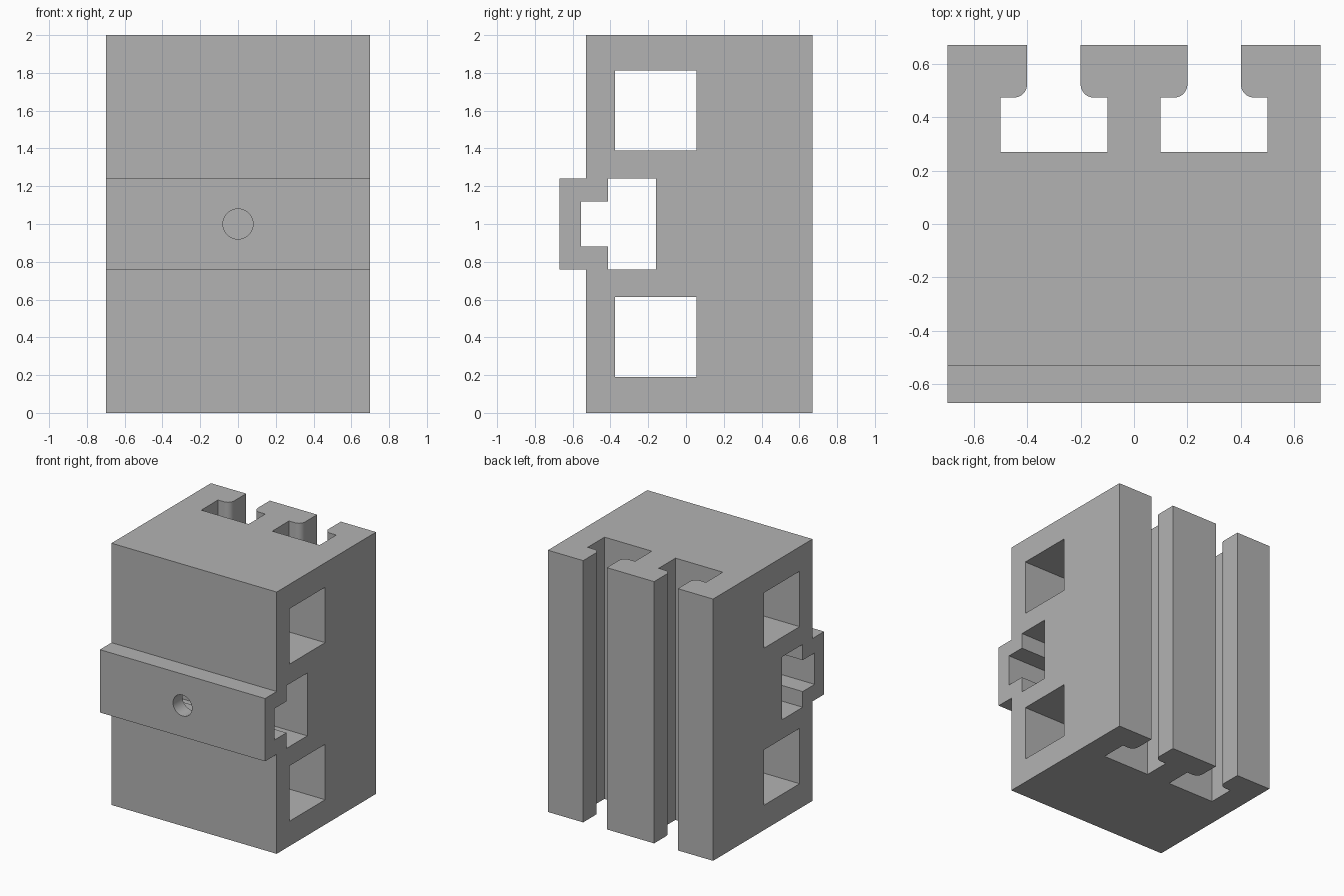
import bpy, bmesh, math
from mathutils import Vector

cube = bpy.data.objects.get("Cube")
if cube:
    bpy.data.objects.remove(cube, do_unlink=True)

grey = bpy.data.materials.new("plain grey")
grey.use_nodes = True
colour = (0.45, 0.45, 0.45, 1)
grey.diffuse_color = colour
grey.node_tree.nodes["Principled BSDF"].inputs["Base Color"].default_value = colour

WIDTH, HEIGHT, BACK = 1.396, 2.0, 0.67
MID = HEIGHT / 2


def prism(name, points, start, depth):
    """Extrude a planar outline of 3D points along the vector depth."""
    bm = bmesh.new()
    face = bm.faces.new([bm.verts.new(Vector(p) + Vector(start)) for p in points])
    ext = bmesh.ops.extrude_face_region(bm, geom=[face])
    verts = [v for v in ext["geom"] if isinstance(v, bmesh.types.BMVert)]
    bmesh.ops.translate(bm, verts=verts, vec=depth)
    bmesh.ops.recalc_face_normals(bm, faces=bm.faces)
    mesh = bpy.data.meshes.new(name)
    bm.to_mesh(mesh)
    bm.free()
    mesh.materials.append(grey)
    obj = bpy.data.objects.new(name, mesh)
    bpy.context.collection.objects.link(obj)
    return obj


def side_prism(name, outline, width):
    """Extrude a (y, z) outline across x."""
    return prism(name, [(0, y, z) for y, z in outline], (-width / 2, 0, 0), (width, 0, 0))


def mirrored(half):
    """Complete a (y, offset) half outline above and below the middle height."""
    return [(y, MID + o) for y, o in half] + [(y, MID - o) for y, o in reversed(half)]


# Block with a raised rail across the front
body = side_prism("slotted_block", mirrored(
    [(BACK, MID), (-0.53, MID), (-0.53, 0.24), (-0.67, 0.24)]), WIDTH)

cutters = []

# Square passages through the sides
for low in (0.19, 1.39):
    cutters.append(side_prism("square_passage_cutter", [
        (-0.375, low), (0.055, low), (0.055, low + 0.423), (-0.375, low + 0.423)], 2))

# Stepped passage behind the rail
cutters.append(side_prism("stepped_passage_cutter", mirrored(
    [(-0.16, 0.24), (-0.412, 0.24), (-0.412, 0.12), (-0.556, 0.12)]), 2))

# Round hole through the rail face
ring = [(0.08 * math.cos(a), 0, MID + 0.08 * math.sin(a))
        for a in (math.tau * i / 32 for i in range(32))]
cutters.append(prism("round_hole_cutter", ring, (0, -0.8, 0), (0, 0.4, 0)))

# T-shaped slots down the back, with rounded lips
lip = 0.05
half = [(0.1, 0.8)]
for i in range(9):
    a = math.pi / 2 * i / 8
    half.append((0.1 + lip - lip * math.cos(a), 0.473 + lip - lip * math.sin(a)))
half += [(0.2, 0.473), (0.2, 0.27)]
slot = half + [(-x, y) for x, y in reversed(half)]
for side in (-1, 1):
    cutters.append(prism("back_slot_cutter", [(x, y, 0) for x, y in slot],
                         (0.3 * side, 0, -0.2), (0, 0, HEIGHT + 0.4)))

# Cut the openings and keep only the finished block
bpy.ops.object.select_all(action="DESELECT")
body.select_set(True)
bpy.context.view_layer.objects.active = body
for cutter in cutters:
    cutter.hide_render = True
    cut = body.modifiers.new("cut", "BOOLEAN")
    cut.operation = "DIFFERENCE"
    cut.solver = "EXACT"
    cut.object = cutter
    bpy.ops.object.modifier_apply(modifier=cut.name)
    bpy.data.objects.remove(cutter, do_unlink=True)

# Smooth curved walls while the flat faces stay flat
bpy.ops.object.shade_smooth_by_angle(angle=math.radians(30))
weighted = body.modifiers.new("flat_faces", "WEIGHTED_NORMAL")
weighted.keep_sharp = True
